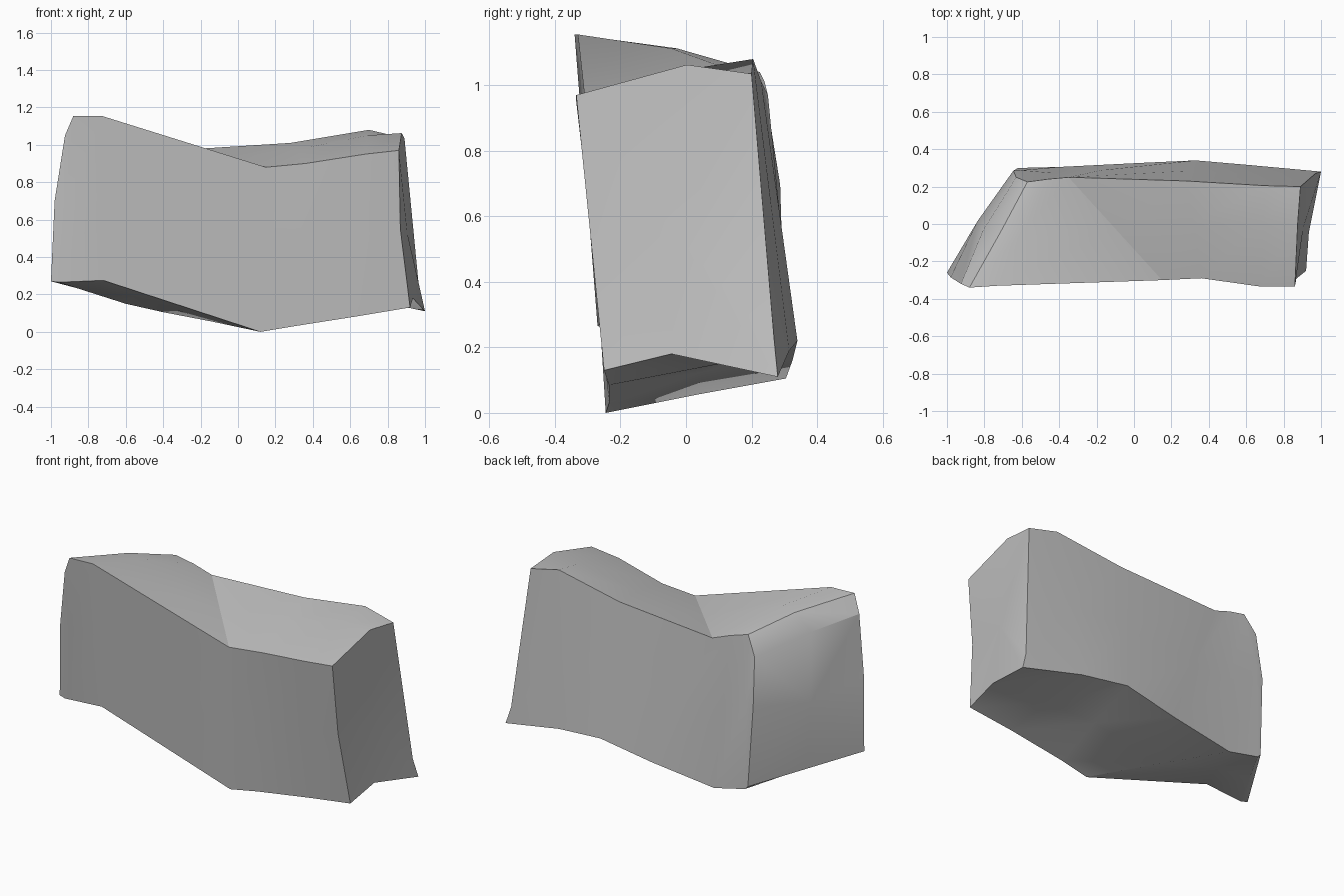
import bpy
import bmesh
import math
from mathutils import Vector

default_cube = bpy.data.objects.get("Cube")
if default_cube:
    bpy.data.objects.remove(default_cube, do_unlink=True)

# One plain stone colour
stone = bpy.data.materials.new("stone grey")
stone.use_nodes = True
stone_colour = (0.53, 0.53, 0.53, 1)
stone.diffuse_color = stone_colour
stone.node_tree.nodes["Principled BSDF"].inputs["Base Color"].default_value = stone_colour

# Cross-sections from the slanted end to the square end:
# front bottom, front top, back top, back bottom
sections = [
    [(-1, -.26, .27), (-.925, -.32, 1.05), (-.63, .25, .93), (-.62, .3, .17)],
    [(-.96, -.27, .265), (-.88, -.34, 1.155), (-.57, .225, 1.04), (-.6, .3, .15)],
    [(-.72, -.26, .275), (-.73, -.33, 1.155), (-.46, .24, 1.01), (-.4, .305, .105)],
    [(.12, -.245, 0), (.15, -.3, .88), (-.35, .25, .97), (0, .325, .16)],
    [(.3, -.235, .03), (.36, -.29, .9), (.28, .23, 1.01), (.33, .34, .22)],
    [(.65, -.235, .085), (.68, -.335, .95), (.7, .205, 1.08), (.62, .315, .19)],
    [(.92, -.25, .13), (.86, -.335, .97), (.89, .2, 1.035), (1, .28, .11)],
]

# Small shifts of the edge midpoints, by section and side
FRONT, TOP, BACK, UNDER = range(4)
nudges = {
    (0, FRONT): (-.018, .005, .04), (0, TOP): (-.03, 0, .03), (0, BACK): (-.02, .01, .1),
    (1, TOP): (.02, .03, .015), (1, BACK): (-.02, .025, .1), (2, TOP): (0, 0, .03),
    (3, UNDER): (-.2, -.01, -.025), (4, TOP): (0, .03, .02), (5, TOP): (0, .08, .035),
    (6, FRONT): (-.022, 0, 0), (6, TOP): (0, .07, .06), (6, BACK): (.025, .03, -.36),
    (6, UNDER): (-.025, -.06, .06),
}


def ring_points(index, corners):
    """Corners of a section with a shaped midpoint on each side."""
    points = []
    for side in range(4):
        start = Vector(corners[side])
        end = Vector(corners[(side + 1) % 4])
        middle = start.lerp(end, 0.5) + Vector(nudges.get((index, side), (0, 0, 0)))
        points += [start, middle]
    return points


def close_end(bm, ring, swell):
    """Fan an end ring to its centre, pushed out by swell."""
    middle = sum((v.co for v in ring), Vector()) / len(ring)
    centre = bm.verts.new(middle + Vector(swell))
    for a, b in zip(ring, ring[1:] + ring[:1]):
        bm.faces.new((a, b, centre))


# Loft the boulder through its sections
bm = bmesh.new()
rings = [[bm.verts.new(p) for p in ring_points(i, s)] for i, s in enumerate(sections)]
for left, right in zip(rings, rings[1:]):
    for k in range(len(left)):
        n = (k + 1) % len(left)
        bm.faces.new((left[k], left[n], right[n], right[k]))
close_end(bm, rings[0], (-.035, .02, 0))
close_end(bm, rings[-1], (-.01, 0, 0))
bmesh.ops.recalc_face_normals(bm, faces=bm.faces)

mesh = bpy.data.meshes.new("boulder")
bm.to_mesh(mesh)
bm.free()
mesh.materials.append(stone)
boulder = bpy.data.objects.new("boulder", mesh)
bpy.context.collection.objects.link(boulder)

# Soft faces with crisp broken edges
bpy.ops.object.select_all(action="DESELECT")
boulder.select_set(True)
bpy.context.view_layer.objects.active = boulder
bpy.ops.object.shade_smooth_by_angle(angle=math.radians(28))
